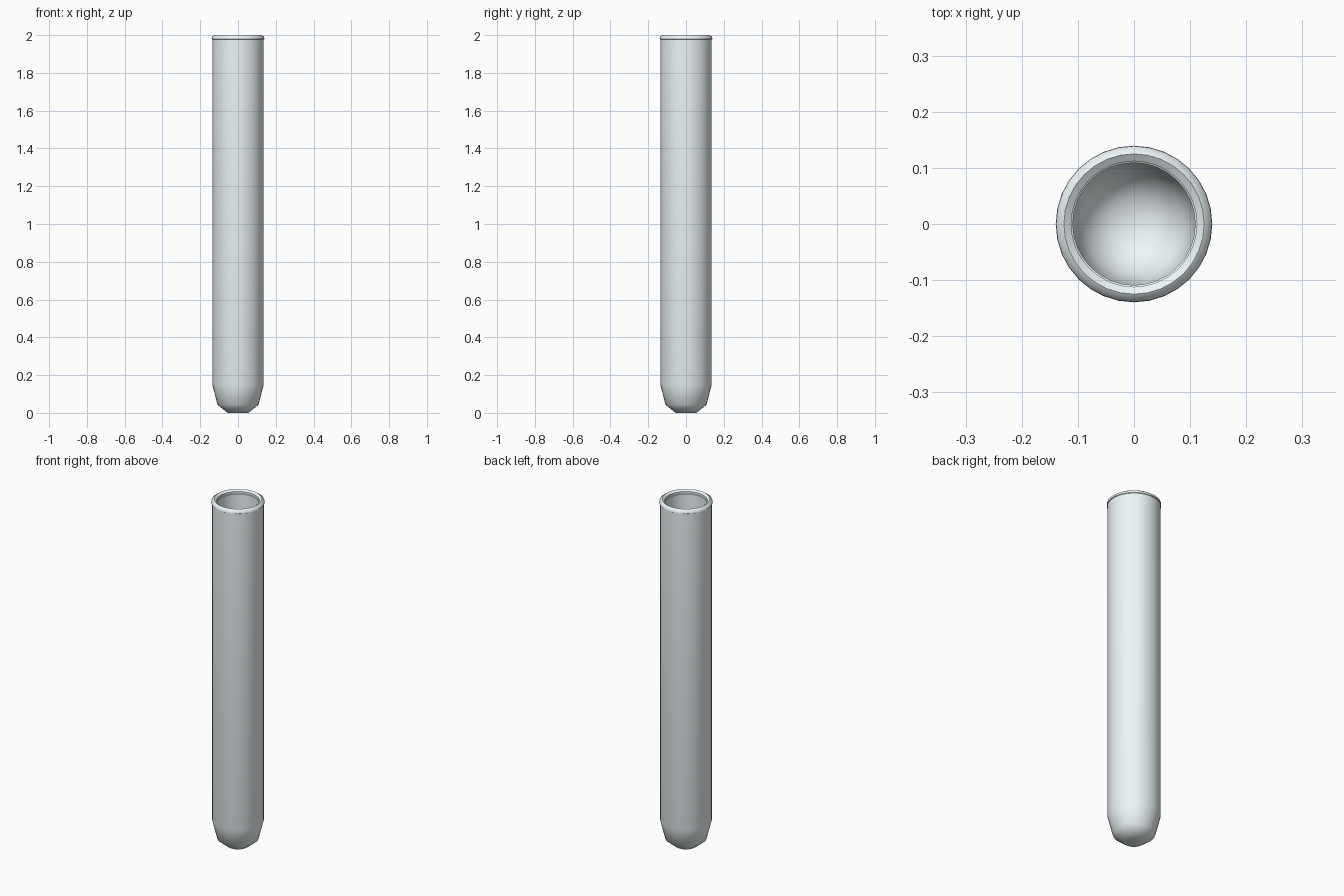
import bpy, bmesh, math

if "Cube" in bpy.data.objects:
    bpy.data.objects.remove(bpy.data.objects["Cube"])

SIDES = 32

# Closed wall profile (radius, height): outside from the base up, over the rim, then down the inside
profile = [
    (0, 0.01), (0.055, 0), (0.109, 0.043), (0.136, 0.15), (0.136, 1.977),
    (0.1395, 1.979), (0.1385, 1.991), (0.125, 2.0), (0.112, 1.991), (0.112, 1.979),
    (0.109, 1.977), (0.109, 0.16), (0.088, 0.07), (0.045, 0.035), (0, 0.028),
]


def lathe(name, points):
    bm = bmesh.new()
    rings = []
    for r, z in points:
        if r == 0:
            rings.append([bm.verts.new((0, 0, z))] * SIDES)
        else:
            rings.append([bm.verts.new((r * math.cos(i * math.tau / SIDES),
                                        r * math.sin(i * math.tau / SIDES), z))
                          for i in range(SIDES)])
    for a, b in zip(rings, rings[1:]):
        for i in range(SIDES):
            j = (i + 1) % SIDES
            corners = list(dict.fromkeys((a[i], a[j], b[j], b[i])))
            bm.faces.new(corners)
    bmesh.ops.recalc_face_normals(bm, faces=bm.faces)
    mesh = bpy.data.meshes.new(name)
    bm.to_mesh(mesh)
    bm.free()
    obj = bpy.data.objects.new(name, mesh)
    bpy.context.collection.objects.link(obj)
    return obj


# Hollow tube with tapered closed base and faceted lip
tube = lathe("test_tube", profile)
bpy.context.view_layer.objects.active = tube
tube.select_set(True)
bpy.ops.object.shade_smooth_by_angle(angle=math.radians(55))

# Pale glass colour
glass = bpy.data.materials.new("pale_glass")
glass.diffuse_color = (0.86, 0.93, 0.95, 1)
glass.use_nodes = True
glass.node_tree.nodes["Principled BSDF"].inputs["Base Color"].default_value = glass.diffuse_color
tube.data.materials.append(glass)
